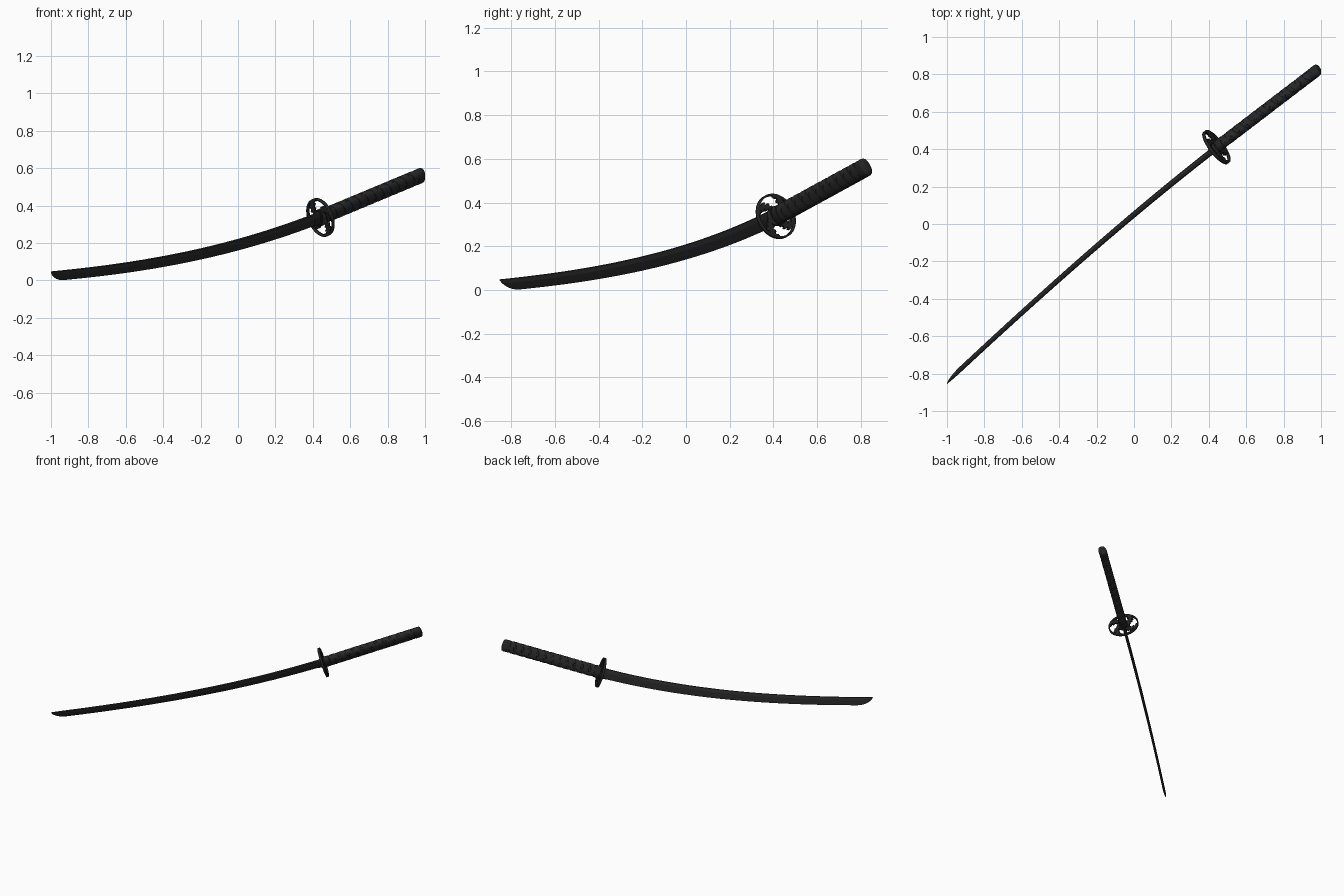
import bpy, bmesh, math
from mathutils import Vector

if "Cube" in bpy.data.objects:
    bpy.data.objects.remove(bpy.data.objects["Cube"])

# Sword frame: tip centre, guard centre, handle end; all lie in one tilted plane
TIP = Vector((-1.005, -0.846, 0.022))
GUARD = Vector((0.441, 0.411, 0.337))
END = Vector((0.987, 0.828, 0.565))
H = (END - GUARD).normalized()          # handle direction
C = GUARD - TIP
L = C.length
C.normalize()                           # blade chord
N = H.cross(C).normalized()             # across the flat of the blade
U = C.cross(N)                          # towards the spine
V = H.cross(N)                          # spine direction on the handle


def material(name, value):
    m = bpy.data.materials.new(name)
    m.diffuse_color = (value, value, value * 1.02, 1)
    m.use_nodes = True
    m.node_tree.nodes["Principled BSDF"].inputs["Base Color"].default_value = m.diffuse_color
    return m


BLADE = material("black_steel", 0.021)
WRAP = material("black_wrap", 0.022)
FITTING = material("black_iron", 0.018)


def finish(bm, name, mat, angle=35):
    bmesh.ops.recalc_face_normals(bm, faces=bm.faces)
    me = bpy.data.meshes.new(name)
    bm.to_mesh(me)
    bm.free()
    ob = bpy.data.objects.new(name, me)
    bpy.context.collection.objects.link(ob)
    me.materials.append(mat)
    bpy.ops.object.select_all(action='DESELECT')
    ob.select_set(True)
    bpy.context.view_layer.objects.active = ob
    bpy.ops.object.shade_smooth_by_angle(angle=math.radians(angle))
    return ob


def loft(bm, rings):
    """Skin a row of equal closed rings and cap the ends."""
    vs = [[bm.verts.new(p) for p in r] for r in rings]
    n = len(vs[0])
    for a, b in zip(vs, vs[1:]):
        for i in range(n):
            j = (i + 1) % n
            bm.faces.new((a[i], a[j], b[j], b[i]))
    bm.faces.new(vs[0])
    bm.faces.new(vs[-1])


def oval_point(s, ang, a, b):
    """Point on the rounded oval section at distance s along the handle."""
    c, d = math.cos(ang), math.sin(ang)
    k = 0.85
    return (GUARD + H * s + V * (a * math.copysign(abs(c) ** k, c))
            + N * (b * math.copysign(abs(d) ** k, d)))


def oval_part(name, stations, mat, n=40):
    bm = bmesh.new()
    loft(bm, [[oval_point(s, math.tau * i / n, a, b) for i in range(n)]
              for s, a, b in stations])
    return finish(bm, name, mat)


# Blade: curved centre line, ridged section, rounded point at the spine
def blade_ring(s, point_len=0.11):
    y = L * (-0.105 * (s**3 - 2*s*s + s) + 0.15 * (s**3 - s*s))
    dy = -0.105 * (3*s*s - 4*s + 1) + 0.15 * (3*s*s - 2*s)
    up = (U - C * dy).normalized()
    w = 0.057 + 0.016 * s
    t = 0.015 + 0.006 * s
    f = min(1.0, s * L / point_len)
    f = max(0.04, (1 - (1 - f) ** 2) ** 0.62)
    section = [(0.5, 0), (0.46, 0.36), (0.15, 0.5), (-0.28, 0.24), (-0.5, 0.02),
               (-0.5, -0.02), (-0.28, -0.24), (0.15, -0.5), (0.46, -0.36)]
    base = TIP + C * (s * L) + U * y
    return [base + up * (w * (0.5 - (0.5 - v) * f)) + N * (q * t * f)
            for v, q in section]


bm = bmesh.new()
tip_steps = [0.057 * (i / 12) ** 1.6 for i in range(12)]
loft(bm, [blade_ring(s) for s in tip_steps]
     + [blade_ring(0.057 + 0.943 * i / 48) for i in range(49)])
finish(bm, "blade", BLADE, 15)

# Collar at the root of the blade and washers round the guard
oval_part("blade_collar", [(-0.05, 0.037, 0.011), (-0.008, 0.040, 0.015)], FITTING)
oval_part("washer_blade_side", [(-0.013, 0.044, 0.025), (-0.006, 0.044, 0.025)], FITTING)
oval_part("washer_handle_side", [(0.006, 0.046, 0.029), (0.014, 0.046, 0.029)], FITTING)

# Guard: round openwork plate with a rim, a hub and four swirling jagged arms
bm = bmesh.new()
NA, NR, R0, R1 = 120, 20, 0.018, 0.107
grid = [[bm.verts.new(GUARD + V * (r * math.cos(a)) + N * (r * math.sin(a)))
         for a in (math.tau * i / NA for i in range(NA))]
        for r in (R0 + (R1 - R0) * k / NR for k in range(NR + 1))]
for k in range(NR):
    r = R0 + (R1 - R0) * (k + 0.5) / NR
    for i in range(NA):
        jag = 0.07 if k % 4 < 2 else -0.03
        arm = (4 * i / NA + 7 * r + jag) % 1 < 0.34
        if r < 0.046 or r > 0.098 or arm:
            j = (i + 1) % NA
            bm.faces.new((grid[k][i], grid[k][j], grid[k+1][j], grid[k+1][i]))
bmesh.ops.delete(bm, geom=[v for v in bm.verts if not v.link_faces], context='VERTS')
guard = finish(bm, "guard", FITTING)
mod = guard.modifiers.new("thickness", 'SOLIDIFY')
mod.thickness = 0.016
mod.offset = 0

# Handle core, front ferrule and rounded end cap
oval_part("handle_core", [(0.01, 0.041, 0.025), (0.35, 0.041, 0.025), (0.70, 0.041, 0.025)], WRAP)
oval_part("front_ferrule", [(0.012, 0.042, 0.027), (0.016, 0.044, 0.028),
                            (0.048, 0.043, 0.028), (0.052, 0.040, 0.025)], FITTING)
oval_part("end_cap", [(0.672, 0.041, 0.025), (0.676, 0.043, 0.028), (0.708, 0.043, 0.028),
                      (0.718, 0.041, 0.026), (0.724, 0.035, 0.021), (0.727, 0.022, 0.012)], FITTING)

# Wrap: ribbons wound both ways so they cross in diamonds
bm = bmesh.new()
START, STOP, TURNS, STEPS = 0.06, 0.665, 5.5, 200
for way, lift in ((1, 0.0015), (-1, 0.0025)):
    for phase in (0, math.pi):
        rings = []
        for i in range(STEPS + 1):
            q = i / STEPS
            s = START + (STOP - START) * q
            ang = math.pi / 2 + phase + way * math.tau * TURNS * q
            rings.append([oval_point(s + e, ang, 0.041 + o, 0.025 + o)
                          for e, o in ((-0.020, -0.002), (-0.017, lift),
                                       (0.017, lift), (0.020, -0.002))])
        loft(bm, rings)
finish(bm, "handle_wrap", WRAP)
